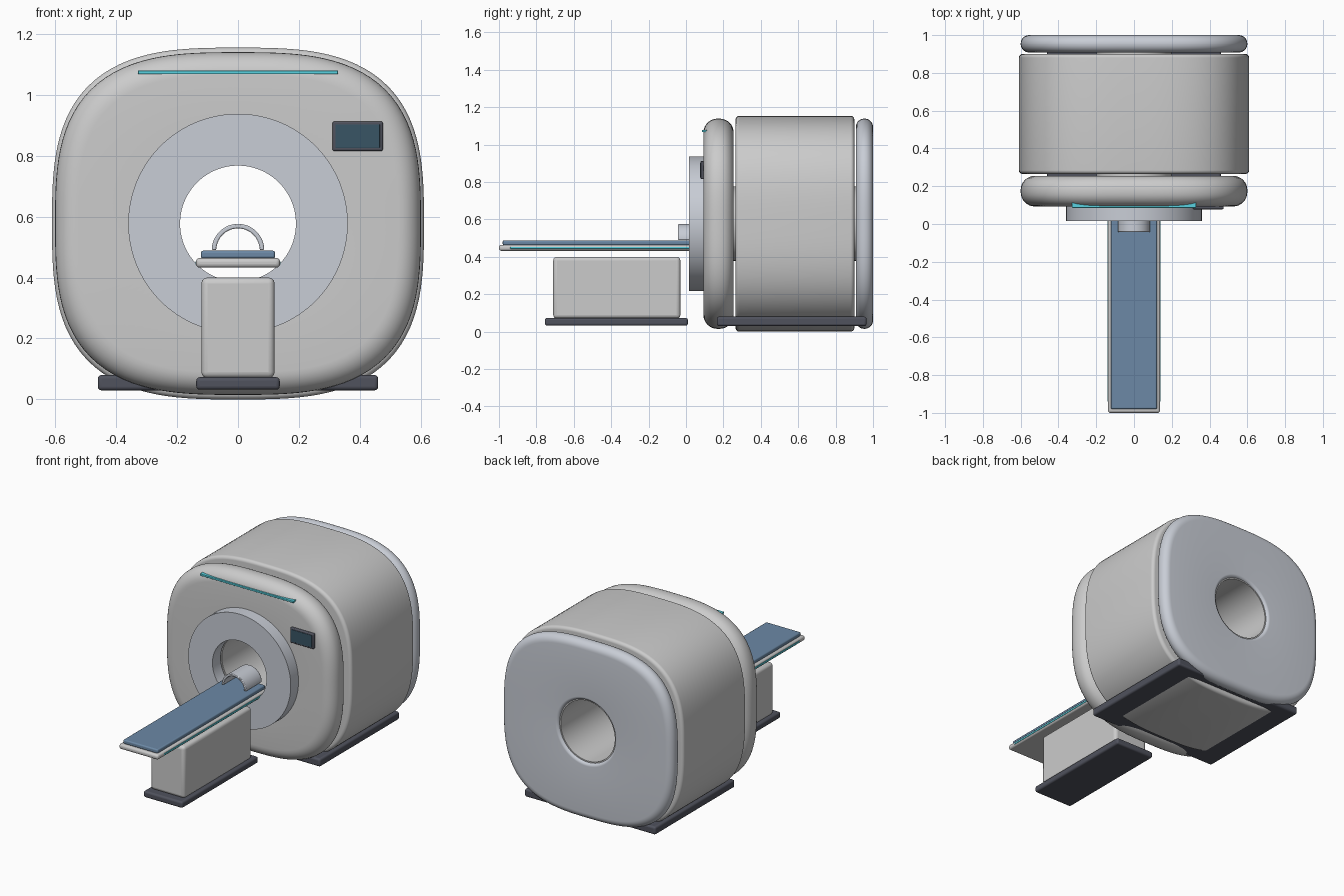
import bpy, bmesh
from math import sin, cos, pi, radians

if "Cube" in bpy.data.objects:
    bpy.data.objects.remove(bpy.data.objects["Cube"])

CZ = 0.577      # height of the bore axis
SEG = 128


def material(name, rgb):
    m = bpy.data.materials.new(name)
    m.diffuse_color = (*rgb, 1)
    m.use_nodes = True
    m.node_tree.nodes["Principled BSDF"].inputs["Base Color"].default_value = m.diffuse_color
    return m


COOL = material("cool_grey", (0.58, 0.61, 0.67))
DARK = material("dark_grey", (0.08, 0.085, 0.11))
BLUE = material("mattress_blue", (0.15, 0.25, 0.38))
CYAN = material("cyan_light", (0.10, 0.65, 0.75))
GLASS = material("screen_glass", (0.04, 0.09, 0.13))


def finish(ob, mat=None, angle=35):
    if mat:
        ob.data.materials.append(mat)
    bpy.ops.object.select_all(action='DESELECT')
    ob.select_set(True)
    bpy.context.view_layer.objects.active = ob
    bpy.ops.object.shade_smooth_by_angle(angle=radians(angle))
    return ob


def mesh_object(name, bm):
    bmesh.ops.recalc_face_normals(bm, faces=bm.faces)
    me = bpy.data.meshes.new(name)
    bm.to_mesh(me)
    bm.free()
    ob = bpy.data.objects.new(name, me)
    bpy.context.collection.objects.link(ob)
    return ob


def add_bevel(ob, width, segments=4):
    b = ob.modifiers.new("bevel", 'BEVEL')
    b.width, b.segments, b.limit_method = width, segments, 'ANGLE'


def box(name, x, y, z, bevel=0.0, mat=None):
    """Box from (min, max) ranges with rounded edges."""
    bm = bmesh.new()
    bmesh.ops.create_cube(bm, size=1)
    for v in bm.verts:
        for i, (lo, hi) in enumerate((x, y, z)):
            v.co[i] = (lo + hi) / 2 + v.co[i] * (hi - lo)
    ob = mesh_object(name, bm)
    if bevel:
        add_bevel(ob, bevel)
    return finish(ob, mat)


def squircle_ring(name, y0, y1, a, h, power, hole, fillet=0.0, hole_fillet=0.0, mat=None):
    """Superellipse slab along y with a round through-hole and filleted rims."""
    def arc(f, start):
        n = 8 if f else 0
        return [(f * (1 - cos(start + i / max(n, 1) * pi / 2)),
                 f * sin(start + i / max(n, 1) * pi / 2)) for i in range(n + 1)]

    # cross-section: (is_outer, inset, y), front rim to back rim and back through the hole
    front = [(d, y0 + fillet - s) for d, s in arc(fillet, 0)][::-1]
    back = [(d, y1 - fillet + s) for d, s in arc(fillet, 0)]
    in_back = [(d, y1 - hole_fillet + s) for d, s in arc(hole_fillet, 0)][::-1]
    in_front = [(d, y0 + hole_fillet - s) for d, s in arc(hole_fillet, 0)]
    section = [(True, *p) for p in front + back] + [(False, *p) for p in in_back + in_front]

    bm = bmesh.new()
    rings = []
    for outer, d, y in section:
        ring = []
        for i in range(SEG):
            t = 2 * pi * i / SEG
            if outer:
                r = (abs(cos(t) / (a - d)) ** power + abs(sin(t) / (h - d)) ** power) ** (-1 / power)
            else:
                r = hole + d
            ring.append(bm.verts.new((r * cos(t), y, CZ + r * sin(t))))
        rings.append(ring)
    for k, ra in enumerate(rings):
        rb = rings[(k + 1) % len(rings)]
        for i in range(SEG):
            j = (i + 1) % SEG
            bm.faces.new((ra[i], ra[j], rb[j], rb[i]))
    return finish(mesh_object(name, bm), mat)


# Gantry shells, separated by open gaps
squircle_ring("gantry_body", 0.265, 0.90, 0.61, 0.577, 3, 0.197, 0.02)
squircle_ring("front_cover", 0.093, 0.255, 0.60, 0.562, 3, 0.197, 0.075, 0.03)
squircle_ring("back_cover", 0.908, 1.0, 0.60, 0.562, 3, 0.197, 0.045, 0.02, COOL)

# Bore lining and front collar
squircle_ring("bore_tube", 0.11, 0.985, 0.198, 0.198, 2, 0.19)
squircle_ring("bore_collar", 0.015, 0.097, 0.36, 0.36, 2, 0.19, mat=COOL)

# Gantry foot plate, light strip and control screen
box("gantry_foot", (-0.46, 0.46), (0.165, 0.965), (0.03, 0.08), 0.012, DARK)
box("front_light_strip", (-0.328, 0.328), (0.086, 0.115), (1.067, 1.079), 0.002, CYAN)
box("control_panel", (0.31, 0.475), (0.078, 0.10), (0.815, 0.912), 0.006, DARK)
box("control_screen", (0.32, 0.465), (0.076, 0.09), (0.825, 0.902), 0.001, GLASS)

# Patient table
box("table_base", (-0.137, 0.137), (-0.755, 0.01), (0.032, 0.073), 0.012, DARK)
box("table_pedestal", (-0.12, 0.12), (-0.71, -0.03), (0.07, 0.40), 0.02)
box("table_top", (-0.138, 0.138), (-1.0, 0.11), (0.432, 0.464), 0.013)
box("mattress", (-0.122, 0.122), (-0.98, 0.10), (0.462, 0.488), 0.008, BLUE)
for side, s in (("left", -1), ("right", 1)):
    xs = sorted((s * 0.13, s * 0.140))
    box(f"table_light_{side}", xs, (-0.94, 0.06), (0.443, 0.453), 0.001, CYAN)

# Arched head coil resting on the mattress
bm = bmesh.new()
N = 32
outline = [(0.086 * cos(pi * i / N), 0.086 * sin(pi * i / N)) for i in range(N + 1)]
outline += [(0.071 * cos(pi * i / N), 0.071 * sin(pi * i / N)) for i in range(N, -1, -1)]
front = [bm.verts.new((x, -0.042, 0.49 + z)) for x, z in outline]
back = [bm.verts.new((x, 0.118, 0.49 + z)) for x, z in outline]
M = len(outline)
for i in range(M):
    j = (i + 1) % M
    bm.faces.new((front[i], front[j], back[j], back[i]))
for i in range(N):
    for v in (front, back):
        bm.faces.new((v[i], v[i + 1], v[M - 2 - i], v[M - 1 - i]))
coil = mesh_object("head_coil", bm)
add_bevel(coil, 0.004, 2)
finish(coil, COOL)
